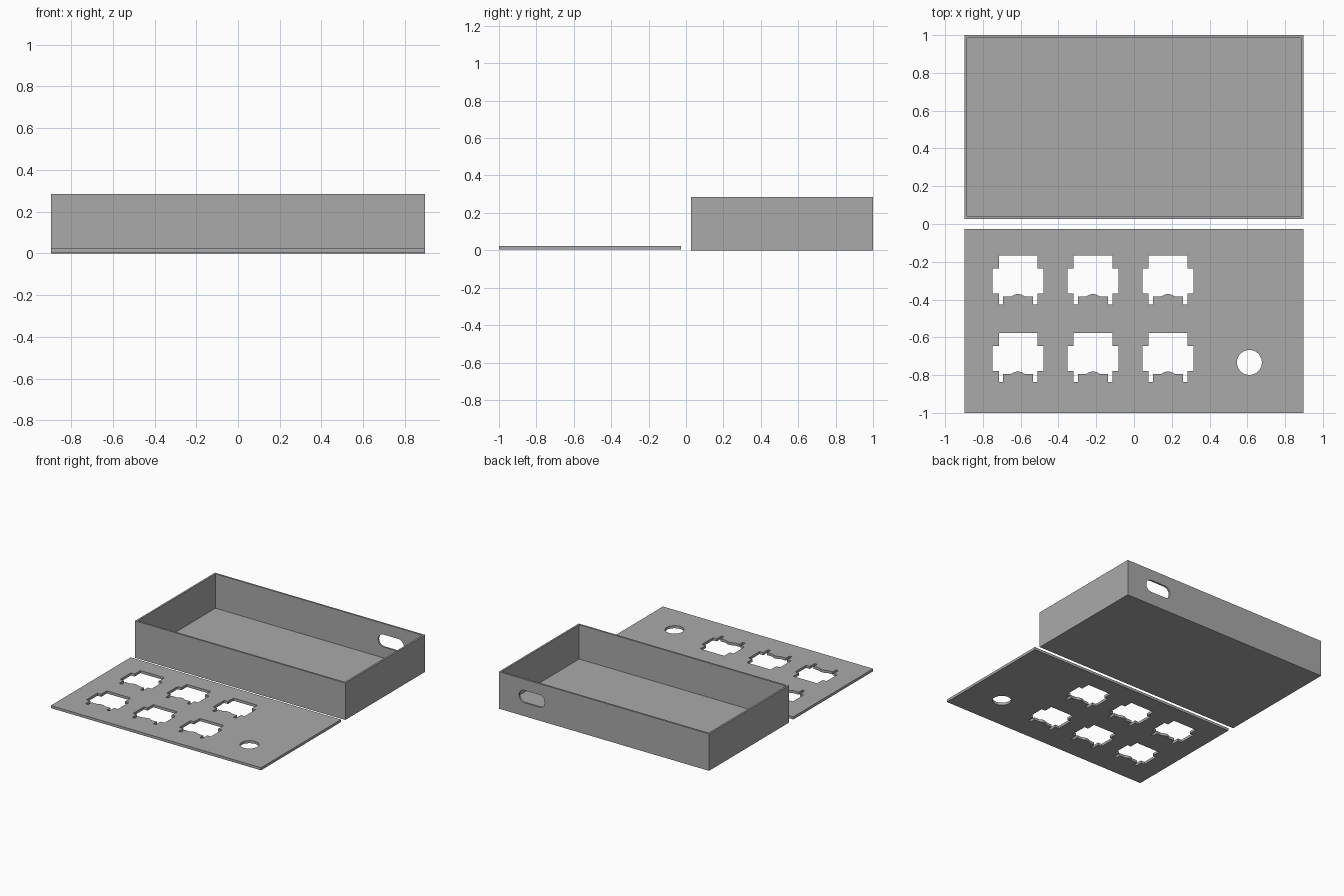
import bpy, bmesh, math

if "Cube" in bpy.data.objects:
    bpy.data.objects.remove(bpy.data.objects["Cube"], do_unlink=True)

HALF_X, GAP, HEIGHT, WALL = 0.897, 0.027, 0.285, 0.02

grey = bpy.data.materials.new("plain grey")
grey.use_nodes = True
grey.diffuse_color = (0.4, 0.4, 0.4, 1)
grey.node_tree.nodes["Principled BSDF"].inputs["Base Color"].default_value = grey.diffuse_color


def arc(cx, cy, r, start, end, steps):
    angles = [math.radians(start + (end - start) * i / steps) for i in range(steps + 1)]
    return [(cx + r * math.cos(a), cy + r * math.sin(a)) for a in angles]


def slab(name, outlines, thickness):
    """Extrude closed outlines; outlines inside the first become holes."""
    curve = bpy.data.curves.new(name, "CURVE")
    curve.dimensions, curve.fill_mode = "2D", "BOTH"
    curve.extrude = thickness / 2
    for outline in outlines:
        spline = curve.splines.new("POLY")
        spline.points.add(len(outline) - 1)
        for point, (x, y) in zip(spline.points, outline):
            point.co = (x, y, 0, 1)
        spline.use_cyclic_u = True
    obj = bpy.data.objects.new(name, curve)
    bpy.context.collection.objects.link(obj)
    bpy.ops.object.select_all(action="DESELECT")
    obj.select_set(True)
    bpy.context.view_layer.objects.active = obj
    bpy.ops.object.convert(target="MESH")
    obj = bpy.context.object
    bm = bmesh.new()
    bm.from_mesh(obj.data)
    bmesh.ops.remove_doubles(bm, verts=bm.verts, dist=1e-5)
    bmesh.ops.recalc_face_normals(bm, faces=bm.faces)
    for face in bm.faces:
        face.smooth = False
    bm.to_mesh(obj.data)
    bm.free()
    return obj


def switch_cutout(cx, top):
    """Stepped opening with two legs and a shallow bump between them."""
    right = [(0.102, 0), (0.102, -0.068), (0.134, -0.068), (0.134, -0.201),
             (0.102, -0.201), (0.102, -0.259), (0.08, -0.259), (0.08, -0.217)]
    bump = arc(0, -0.258, 0.054, 50, 130, 8)
    left = [(-x, y) for x, y in reversed(right)]
    return [(cx + x, top + y) for x, y in right + bump + left]


# Lid plate with switch openings and a round hole
lid_outline = [(-HALF_X, -1), (HALF_X, -1), (HALF_X, -GAP), (-HALF_X, -GAP)]
cutouts = [switch_cutout(-0.614 + 0.397 * col, -0.167 - 0.41 * row)
           for col in range(3) for row in range(2)]
round_hole = arc(0.611, -0.733, 0.066, 0, 354, 59)
lid = slab("lid_plate", [lid_outline, round_hole] + cutouts, 0.02)
lid.location.z = 0.014
lid.data.materials.clear()
lid.data.materials.append(grey)

# Open tray: a block whose top is inset and pushed down to the floor
bm = bmesh.new()
bmesh.ops.create_cube(bm, size=1)
for v in bm.verts:
    v.co.x *= 2 * HALF_X
    v.co.y = (1 + GAP) / 2 + v.co.y * (1 - GAP)
    v.co.z = (v.co.z + 0.5) * HEIGHT
top_face = max(bm.faces, key=lambda f: f.calc_center_median().z)
bmesh.ops.inset_region(bm, faces=[top_face], thickness=WALL)
inner = bmesh.ops.extrude_discrete_faces(bm, faces=[top_face])["faces"][0]
for v in inner.verts:
    v.co.z = WALL
bmesh.ops.recalc_face_normals(bm, faces=bm.faces)
mesh = bpy.data.meshes.new("tray")
bm.to_mesh(mesh)
bm.free()
mesh.materials.append(grey)
tray = bpy.data.objects.new("tray", mesh)
bpy.context.collection.objects.link(tray)

# Rounded cable slot through the back wall
slot_r, slot_half = 0.048, 0.062
slot_outline = arc(slot_half, 0, slot_r, -90, 90, 20) + arc(-slot_half, 0, slot_r, 90, 270, 20)
cutter = slab("slot_cutter", [slot_outline], 0.1)
cutter.location = (0.615, 1 - WALL / 2, 0.152)
cutter.rotation_euler.x = math.pi / 2
cutter.hide_render = True
cut = tray.modifiers.new("cable_slot", "BOOLEAN")
cut.operation, cut.solver, cut.object = "DIFFERENCE", "EXACT", cutter
bpy.context.view_layer.objects.active = tray
bpy.ops.object.modifier_apply(modifier=cut.name)
bpy.data.objects.remove(cutter, do_unlink=True)
